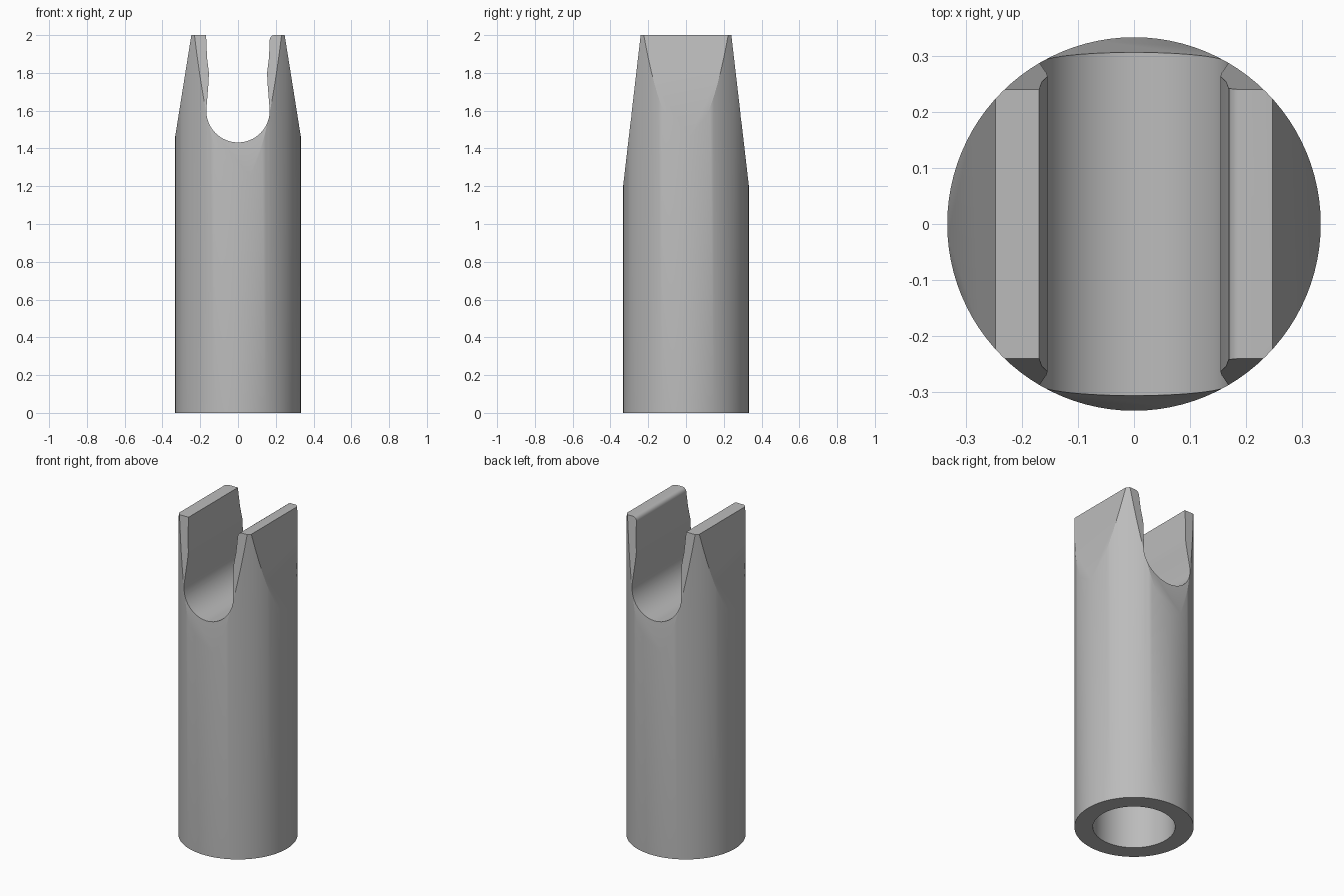
import bpy
import bmesh
from math import radians, pi, sin, cos
from mathutils import Vector

cube = bpy.data.objects.get("Cube")
if cube:
    bpy.data.objects.remove(cube, do_unlink=True)

RADIUS, HEIGHT = 0.333, 2.0
BORE_RADIUS, BORE_DEPTH = 0.23, 1.0
SLOT_RADIUS, SLOT_Z = 0.168, 1.6

grey = bpy.data.materials.new("plain_grey")
grey.use_nodes = True
grey.diffuse_color = (0.5, 0.5, 0.5, 1)
grey.node_tree.nodes["Principled BSDF"].inputs["Base Color"].default_value = grey.diffuse_color


def make_object(name, bm):
    bmesh.ops.recalc_face_normals(bm, faces=bm.faces)
    mesh = bpy.data.meshes.new(name)
    bm.to_mesh(mesh)
    bm.free()
    obj = bpy.data.objects.new(name, mesh)
    bpy.context.collection.objects.link(obj)
    mesh.materials.append(grey)
    return obj


def cylinder(radius, z0, z1, sides):
    bm = bmesh.new()
    bmesh.ops.create_cone(bm, cap_ends=True, segments=sides,
                          radius1=radius, radius2=radius, depth=z1 - z0)
    bmesh.ops.translate(bm, verts=bm.verts, vec=(0, 0, (z0 + z1) / 2))
    return bm


def cut_taper(bm, axis, start_z, top):
    """Slice a flat sloping facet off both sides along one axis."""
    for side in (-1, 1):
        point = Vector((0, 0, start_z))
        point[axis] = side * RADIUS
        normal = Vector((0, 0, RADIUS - top))
        normal[axis] = side * (HEIGHT - start_z)
        bmesh.ops.bisect_plane(bm, geom=bm.verts[:] + bm.edges[:] + bm.faces[:],
                               plane_co=point, plane_no=normal, clear_outer=True)
        rim = [e for e in bm.edges if e.is_boundary]
        bmesh.ops.holes_fill(bm, edges=rim)


def subtract(target, cutter):
    mod = target.modifiers.new("cut", "BOOLEAN")
    mod.operation, mod.solver, mod.object = "DIFFERENCE", "EXACT", cutter
    bpy.context.view_layer.objects.active = target
    bpy.ops.object.modifier_apply(modifier=mod.name)
    bpy.data.objects.remove(cutter, do_unlink=True)


# Round shaft with tapered sides
bm = cylinder(RADIUS, 0, HEIGHT, 96)
cut_taper(bm, 0, 1.46, 0.247)
cut_taper(bm, 1, 1.2, 0.24)
shaft = make_object("forked_shaft", bm)

# U-shaped slot with a slight waist; the left prong has a rounded inner lip
profile = [(-0.169, 2.1), (-0.169, 2.0), (-0.164, 1.88), (-0.154, 1.8), (-0.156, 1.75)]
profile += [(SLOT_RADIUS * cos(a), SLOT_Z + SLOT_RADIUS * sin(a))
            for a in (pi + pi * i / 32 for i in range(33))]
profile += [(0.156, 1.75), (0.154, 1.8), (0.164, 1.88), (0.168, 1.975)]
profile += [(0.193 - 0.025 * cos(a), 1.975 + 0.025 * sin(a))
            for a in (radians(22), radians(45), radians(68))]
profile += [(0.193, 2.0), (0.193, 2.1)]
bm = bmesh.new()
face = bm.faces.new([bm.verts.new((x, -0.5, z)) for x, z in profile])
ext = bmesh.ops.extrude_face_region(bm, geom=[face])
moved = [v for v in ext["geom"] if isinstance(v, bmesh.types.BMVert)]
bmesh.ops.translate(bm, verts=moved, vec=(0, 1, 0))
subtract(shaft, make_object("slot_cutter", bm))

# Blind bore in the base
subtract(shaft, make_object("bore_cutter", cylinder(BORE_RADIUS, -0.1, BORE_DEPTH, 64)))

# Smooth curved walls, crisp edges
bpy.ops.object.select_all(action="DESELECT")
shaft.select_set(True)
bpy.context.view_layer.objects.active = shaft
bpy.ops.object.shade_smooth_by_angle(angle=radians(25))
